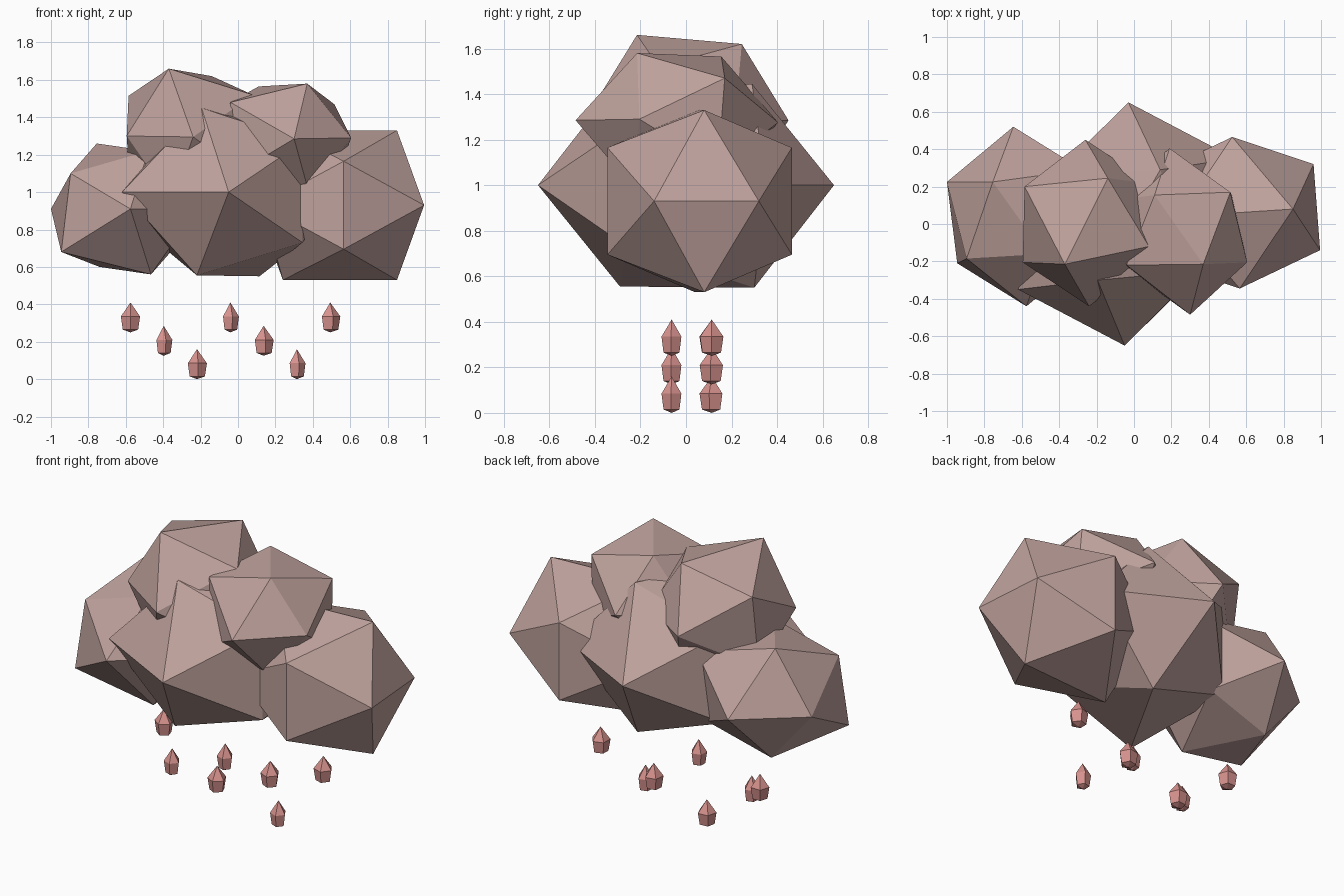
import bpy
import bmesh
from math import cos, sin, tau
from mathutils import Vector

cube = bpy.data.objects.get("Cube")
if cube:
    bpy.data.objects.remove(cube, do_unlink=True)


def make_material(name, rgb):
    mat = bpy.data.materials.new(name)
    mat.use_nodes = True
    colour = (*rgb, 1.0)
    mat.diffuse_color = colour
    mat.node_tree.nodes["Principled BSDF"].inputs["Base Color"].default_value = colour
    return mat


cloud_pink = make_material("dusty pink", (0.52, 0.36, 0.335))
drop_pink = make_material("rose pink", (0.68, 0.29, 0.27))


def finish(bm, name, material):
    """Turn a bmesh into a flat shaded object."""
    bmesh.ops.recalc_face_normals(bm, faces=bm.faces)
    mesh = bpy.data.meshes.new(name)
    bm.to_mesh(mesh)
    bm.free()
    mesh.materials.append(material)
    obj = bpy.data.objects.new(name, mesh)
    bpy.context.collection.objects.link(obj)
    return obj


def puff(name, centre, *tips):
    """Uneven twenty-sided lump: six tips, each mirrored through the centre."""
    bm = bmesh.new()
    for tip in tips:
        for side in (1, -1):
            bm.verts.new(Vector(tip) * side)
    bmesh.ops.convex_hull(bm, input=bm.verts)
    finish(bm, name, cloud_pink).location = centre


def raindrop(name, location, radius, turn):
    """Five-sided drop: pointed top, tapered body, shallow pointed base."""
    bm = bmesh.new()
    tip = bm.verts.new((0, 0, 0.16))
    base = bm.verts.new((0, 0, 0))
    rings = []
    for scale, z in ((1, 0.085), (0.8, 0.015)):
        angles = [turn + tau * k / 5 for k in range(5)]
        rings.append([bm.verts.new((radius * scale * sin(a), -radius * scale * cos(a), z))
                      for a in angles])
    upper, lower = rings
    for k in range(5):
        n = (k + 1) % 5
        bm.faces.new((upper[k], upper[n], tip))
        bm.faces.new((lower[k], lower[n], upper[n], upper[k]))
        bm.faces.new((lower[n], lower[k], base))
    finish(bm, name, drop_pink).location = location


# Cloud body
puff("cloud_centre", (-0.04, 0, 1.0),
     (-0.01, -0.65, 0), (-0.58, -0.35, 0), (-0.18, -0.29, -0.445),
     (0.385, -0.26, -0.27), (0.39, -0.25, 0.27), (-0.155, -0.3, 0.45))
puff("cloud_left", (0.545, 0.06, 0.93),
     (0.415, 0.26, 0), (0.45, -0.2, 0), (-0.02, 0.405, 0.235),
     (-0.02, 0.405, -0.235), (0.305, 0.02, 0.4), (0.305, 0.02, -0.4))
puff("cloud_right", (-0.61, 0.04, 0.91),
     (-0.39, 0.185, 0), (-0.145, 0.185, 0.35), (-0.285, -0.225, 0.19),
     (-0.335, -0.25, -0.23), (0.035, -0.48, 0), (0.13, -0.2, 0.31))
puff("cloud_top_right", (-0.25, 0.005, 1.29),
     (-0.12, -0.22, 0.37), (0.11, 0.24, 0.33), (-0.345, -0.21, 0.01),
     (0.01, -0.445, 0.005), (-0.335, 0.195, 0.225), (0.33, -0.125, 0.23))
puff("cloud_top_left", (0.245, -0.04, 1.28),
     (0.125, -0.175, 0.3), (-0.135, 0.195, 0.285), (0.36, -0.165, 0.01),
     (0.055, -0.445, 0.005), (0.27, 0.21, 0.19), (-0.285, -0.18, 0.2))

# Rain: staggered heights, alternating front and back rows
for i in range(7):
    front_row = i % 2 == 1
    raindrop(f"raindrop_{i + 1}",
             (-0.575 + 0.178 * i, -0.063 if front_row else 0.113, (0.25, 0.125, 0)[i % 3]),
             0.046 if front_row else 0.054,
             0.25 if front_row else 0.05 * i)
